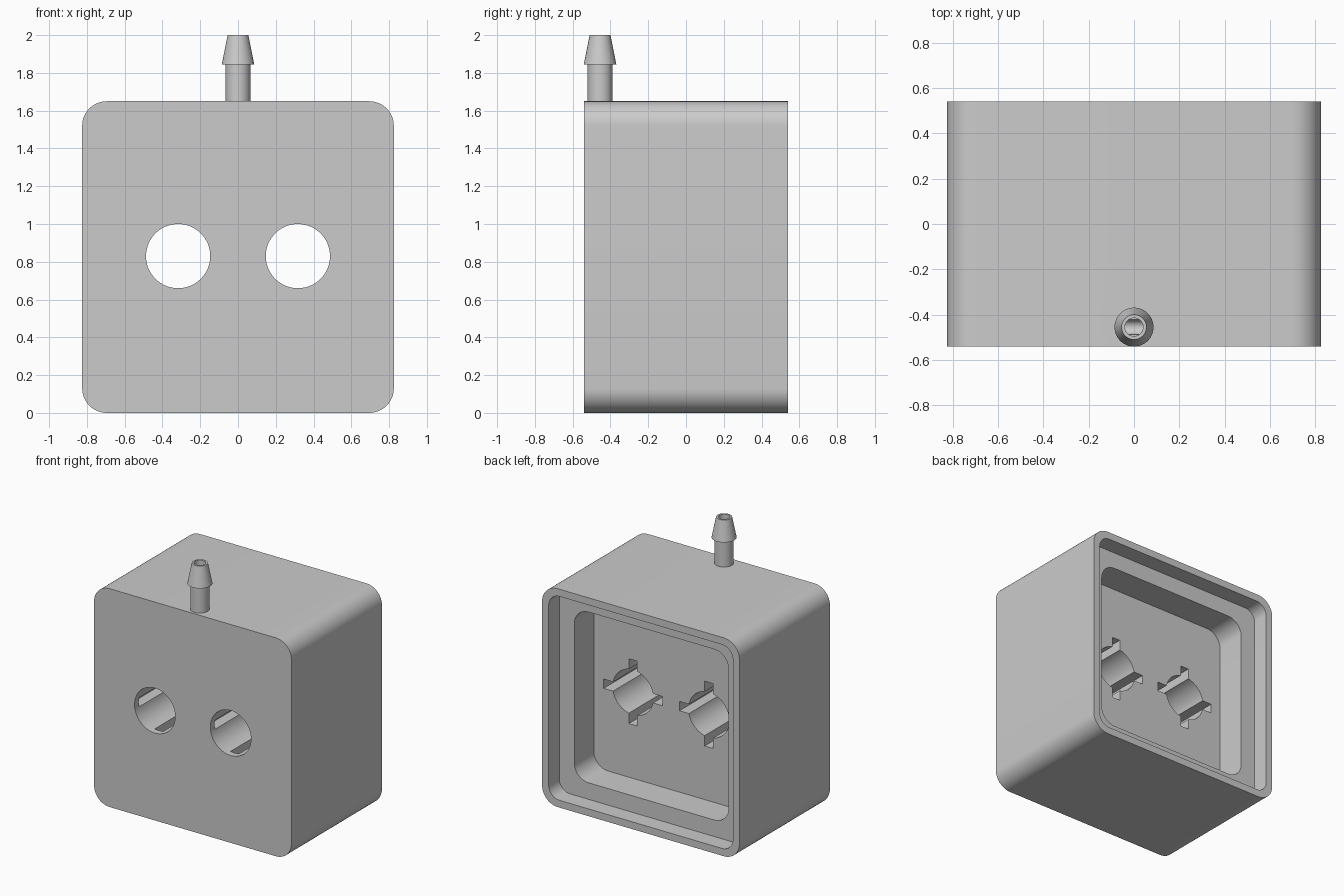
import bpy, bmesh, math

if "Cube" in bpy.data.objects:
    bpy.data.objects.remove(bpy.data.objects["Cube"])

grey = bpy.data.materials.new("plain grey")
grey.diffuse_color = (0.6, 0.6, 0.6, 1)
grey.use_nodes = True
grey.node_tree.nodes["Principled BSDF"].inputs["Base Color"].default_value = grey.diffuse_color

WIDTH, HEIGHT, HALF_Y = 0.825, 1.65, 0.54
MID_Z = HEIGHT / 2
PORT_Y = -0.455


def make_object(name, bm):
    bmesh.ops.recalc_face_normals(bm, faces=bm.faces)
    mesh = bpy.data.meshes.new(name)
    bm.to_mesh(mesh)
    bm.free()
    obj = bpy.data.objects.new(name, mesh)
    bpy.context.collection.objects.link(obj)
    mesh.materials.append(grey)
    return obj


def rounded_block(name, half, radius, y0, y1, steps=12):
    """Rounded square in the XZ plane, extruded along y."""
    bm = bmesh.new()
    verts = []
    for k, (sx, sz) in enumerate([(1, 1), (-1, 1), (-1, -1), (1, -1)]):
        for i in range(steps + 1):
            a = math.pi / 2 * (k + i / steps)
            verts.append(bm.verts.new((sx * (half - radius) + radius * math.cos(a), y0,
                                       MID_Z + sz * (half - radius) + radius * math.sin(a))))
    face = bm.faces.new(verts)
    ext = bmesh.ops.extrude_face_region(bm, geom=[face])
    moved = [g for g in ext["geom"] if isinstance(g, bmesh.types.BMVert)]
    bmesh.ops.translate(bm, verts=moved, vec=(0, y1 - y0, 0))
    return make_object(name, bm)


def cylinder(name, radius, length, loc, rot=(0, 0, 0), sides=64):
    bpy.ops.mesh.primitive_cylinder_add(vertices=sides, radius=radius, depth=length,
                                        location=loc, rotation=rot)
    obj = bpy.context.object
    obj.name = name
    obj.data.materials.append(grey)
    return obj


def box(name, size, loc):
    bpy.ops.mesh.primitive_cube_add(size=1, location=loc)
    obj = bpy.context.object
    obj.name = name
    obj.scale = size
    obj.data.materials.append(grey)
    return obj


def activate(obj):
    bpy.ops.object.select_all(action='DESELECT')
    obj.select_set(True)
    bpy.context.view_layer.objects.active = obj


def cut(target, cutter):
    cutter.hide_render = True
    mod = target.modifiers.new("cut", 'BOOLEAN')
    mod.operation, mod.solver, mod.object = 'DIFFERENCE', 'EXACT', cutter
    activate(target)
    bpy.ops.object.modifier_apply(modifier=mod.name)
    bpy.data.objects.remove(cutter, do_unlink=True)


# Housing with a stepped recess in the back
housing = rounded_block("housing", WIDTH, 0.13, -HALF_Y, HALF_Y)
cut(housing, rounded_block("lid_recess", 0.77, 0.09, 0.413, 0.7))
cut(housing, rounded_block("pocket", 0.645, 0.12, 0.18, 0.6))

# Two through holes, each with four key slots behind a thin front lip
for x in (-0.317, 0.317):
    cut(housing, cylinder("hole", 0.17, 2, (x, 0, MID_Z + 0.005), (math.pi / 2, 0, 0)))
    for size in ((0.49, 0.69, 0.07), (0.07, 0.69, 0.49)):
        cut(housing, box("key_slot", size, (x, -0.145, MID_Z + 0.005)))

# Air channel: down from the port, then across to both holes
cut(housing, cylinder("cross_channel", 0.033, 0.5, (0, PORT_Y, MID_Z + 0.005),
                      (0, math.pi / 2, 0), 32))
cut(housing, cylinder("down_channel", 0.04, 0.9, (0, PORT_Y, 1.28), sides=32))

# Barbed hose fitting, turned from a profile
profile = [(0.066, 1.65), (0.066, 1.845), (0.086, 1.845), (0.055, 2.0), (0.04, 2.0), (0.04, 1.65)]
bm = bmesh.new()
pts = [bm.verts.new((r, PORT_Y, z)) for r, z in profile]
edges = [bm.edges.new(p) for p in zip(pts, pts[1:])]
bmesh.ops.spin(bm, geom=pts + edges, cent=(0, PORT_Y, 0), axis=(0, 0, 1),
               angle=math.tau, steps=48, use_merge=True)
bmesh.ops.remove_doubles(bm, verts=bm.verts, dist=1e-5)
fitting = make_object("hose_fitting", bm)

for obj in (housing, fitting):
    activate(obj)
    bpy.ops.object.shade_smooth_by_angle(angle=math.radians(30))
